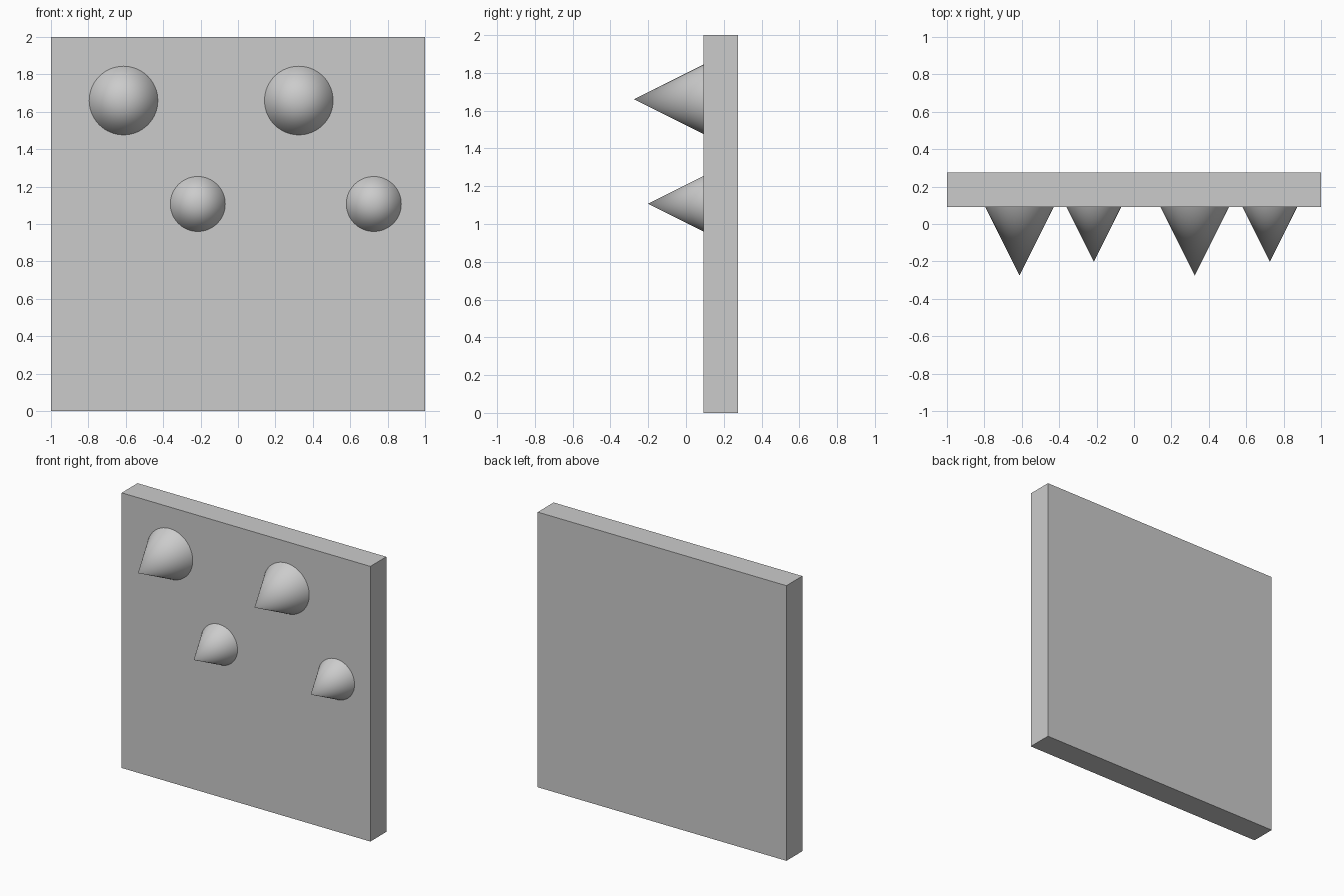
import bpy
import math

if "Cube" in bpy.data.objects:
    bpy.data.objects.remove(bpy.data.objects["Cube"])

FRONT_Y, BACK_Y = 0.092, 0.275

# Upright square slab
bpy.ops.mesh.primitive_cube_add(size=1, location=(0, (FRONT_Y + BACK_Y) / 2, 1))
slab = bpy.context.object
slab.name = "wall_slab"
slab.scale = (2, BACK_Y - FRONT_Y, 2)
bpy.ops.object.transform_apply(location=False, rotation=False, scale=True)


def spike(name, x, z, radius):
    """Smooth cone on the front face, twice as long as its base radius."""
    length = radius * 2
    bpy.ops.mesh.primitive_cone_add(
        vertices=64, radius1=radius, radius2=0, depth=length,
        location=(x, FRONT_Y - length / 2, z), rotation=(math.pi / 2, 0, 0))
    bpy.context.object.name = name
    bpy.ops.object.shade_smooth_by_angle(angle=math.radians(30))


# Staggered rows: large spikes above, small spikes below
for side, x_large, x_small in (("left", -0.612, -0.215), ("right", 0.325, 0.726)):
    spike("large_spike_" + side, x_large, 1.66, 0.1835)
    spike("small_spike_" + side, x_small, 1.107, 0.147)
